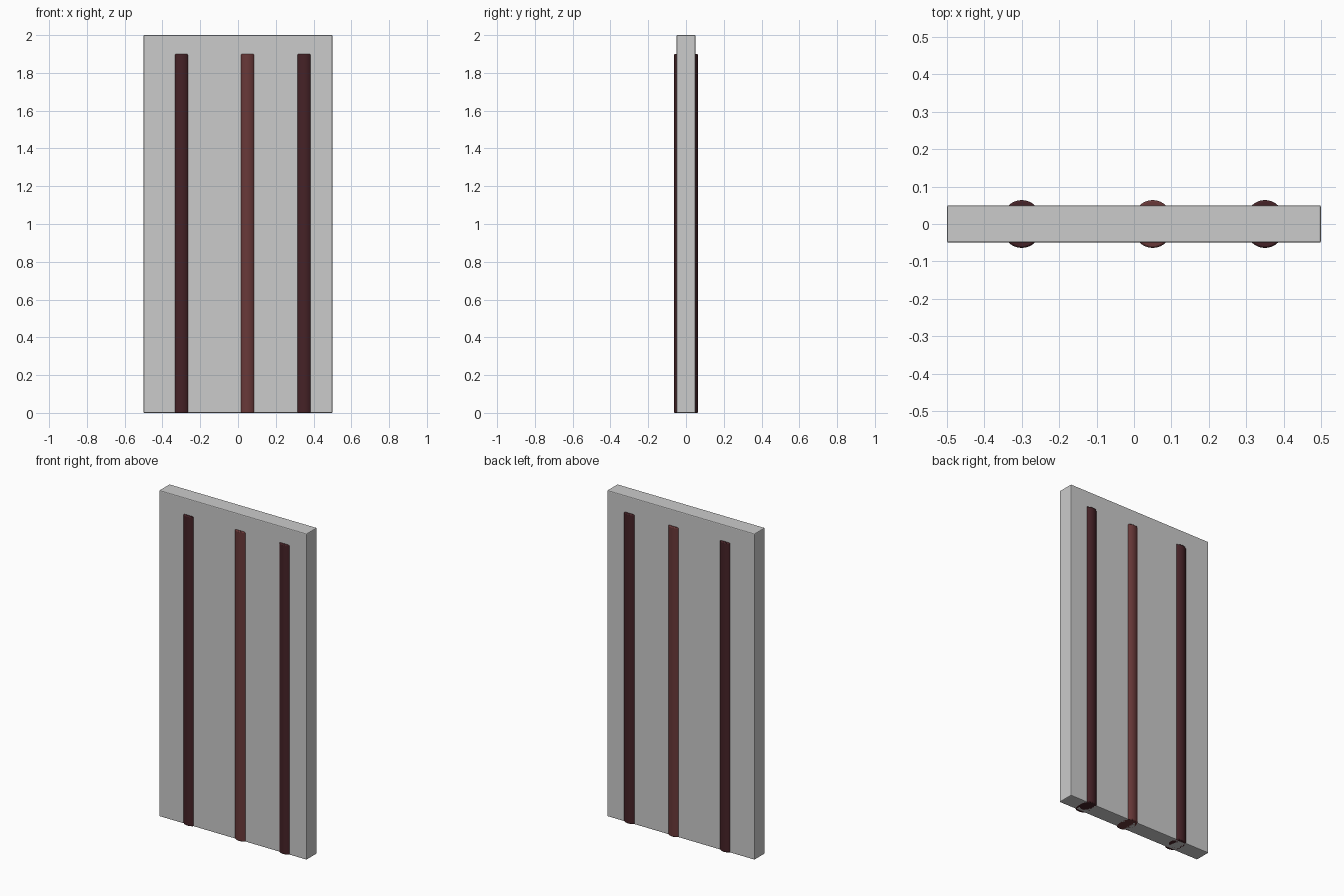
import bpy

if "Cube" in bpy.data.objects:
    bpy.data.objects.remove(bpy.data.objects["Cube"])

def colour(name, rgb):
    m = bpy.data.materials.new(name)
    m.diffuse_color = (*rgb, 1)
    m.use_nodes = True
    m.node_tree.nodes["Principled BSDF"].inputs["Base Color"].default_value = m.diffuse_color
    return m

def finish(ob, name, width, segments):
    ob.name = name
    mod = ob.modifiers.new("edge_bevel", 'BEVEL')
    mod.width, mod.segments = width, segments
    mod.limit_method = 'ANGLE'

# Upright slab with softened edges
bpy.ops.mesh.primitive_cube_add(size=1, location=(0, 0, 1))
slab = bpy.context.object
slab.scale = (1, 0.1, 2)
bpy.ops.object.transform_apply(location=False, rotation=False, scale=True)
finish(slab, "slab", 0.005, 2)

# Half-sunk vertical rods on both faces
dark = colour("dark_brown", (0.06, 0.016, 0.02))
light = colour("red_brown", (0.14, 0.04, 0.04))
RADIUS, HEIGHT, OUT = 0.05, 1.9, 0.064
for label, x, mat in (("left", -0.3, dark), ("middle", 0.05, light), ("right", 0.35, dark)):
    for face, side in (("front", -1), ("back", 1)):
        bpy.ops.mesh.primitive_cylinder_add(
            vertices=32, radius=RADIUS, depth=HEIGHT,
            location=(x, side * (OUT - RADIUS), HEIGHT / 2))
        rod = bpy.context.object
        rod.data.materials.append(mat)
        bpy.ops.object.shade_smooth_by_angle()
        finish(rod, f"{face}_{label}_rod", 0.005, 2)
